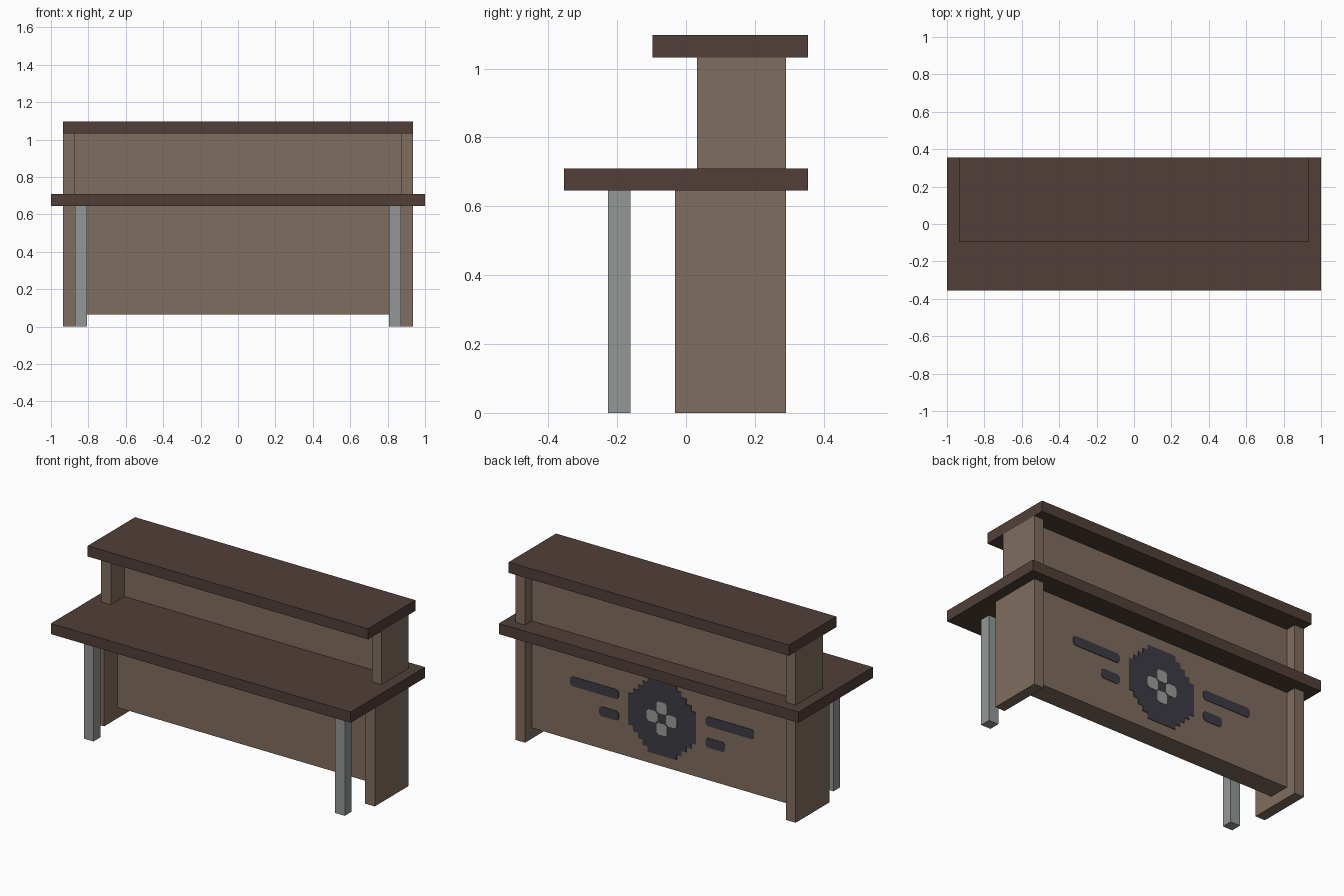
import bpy
import bmesh

cube = bpy.data.objects.get("Cube")
if cube:
    bpy.data.objects.remove(cube, do_unlink=True)

U = 2 / 31          # plank thickness, the module of the whole desk
P = U / 2           # step size of the painted pattern


def material(name, rgb):
    lin = [((c / 255 + 0.055) / 1.055) ** 2.4 for c in rgb]
    mat = bpy.data.materials.new(name)
    mat.use_nodes = True
    mat.diffuse_color = (*lin, 1)
    bsdf = next(n for n in mat.node_tree.nodes if n.type == 'BSDF_PRINCIPLED')
    bsdf.inputs["Base Color"].default_value = (*lin, 1)
    return mat


DARK_WOOD = material("dark wood", (81, 63, 56))
LIGHT_WOOD = material("light wood", (127, 109, 94))
METAL = material("grey metal", (146, 151, 150))
INK = material("dark blue paint", (59, 59, 68))
PALE = material("pale grey paint", (156, 158, 155))


def finish(name, bm, mat):
    bmesh.ops.recalc_face_normals(bm, faces=bm.faces)
    mesh = bpy.data.meshes.new(name)
    bm.to_mesh(mesh)
    bm.free()
    mesh.materials.append(mat)
    obj = bpy.data.objects.new(name, mesh)
    bpy.context.collection.objects.link(obj)
    return obj


def box(name, x, y, z, mat):
    """Box from (min, max) ranges measured in modules."""
    bm = bmesh.new()
    bmesh.ops.create_cube(bm, size=1)
    for v in bm.verts:
        for i, (lo, hi) in enumerate((x, y, z)):
            v.co[i] = (lo if v.co[i] < 0 else hi) * U
    return finish(name, bm, mat)


def plate(name, outline, mat, depth):
    """Thin painted plate on the back of the lower panel."""
    back, centre = 3.5 * U, 5.5 * U
    bm = bmesh.new()
    face = bm.faces.new([bm.verts.new((x * P, back, centre + z * P)) for x, z in outline])
    ext = bmesh.ops.extrude_face_region(bm, geom=[face])
    for v in ext["geom"]:
        if isinstance(v, bmesh.types.BMVert):
            v.co.y += depth
    return finish(name, bm, mat)


def clipped(cx, cz, w, h, c):
    """Rectangle outline with clipped corners."""
    a, b = w / 2, h / 2
    quarter = [(a, b - c), (a - c, b)]
    top = quarter + [(-x, z) for x, z in reversed(quarter)]
    return [(cx + x, cz + z) for x, z in top + [(-x, -z) for x, z in top]]


# Worktop and raised shelf
box("worktop", (-15.5, 15.5), (-5.5, 5.5), (10, 11), DARK_WOOD)
box("upper_shelf", (-14.5, 14.5), (-1.5, 5.5), (16, 17), DARK_WOOD)

# Recessed panels
box("lower_panel", (-13.5, 13.5), (1.5, 3.5), (1, 10), LIGHT_WOOD)
box("upper_panel", (-13.5, 13.5), (2.5, 3.5), (11, 16), LIGHT_WOOD)

# Side boards and front legs
for side, s in (("left", 1), ("right", -1)):
    board = sorted((13.5 * s, 14.5 * s))
    box(f"{side}_lower_side", board, (-0.5, 4.5), (0, 10), LIGHT_WOOD)
    box(f"{side}_upper_side", board, (0.5, 4.5), (11, 16), LIGHT_WOOD)
    box(f"{side}_front_leg", sorted((12.5 * s, 13.5 * s)), (-3.5, -2.5), (0, 10), METAL)

    # Painted bars beside the medallion
    plate(f"{side}_long_bar", clipped(14 * s, 2, 10, 1.8, 0.4), INK, 0.003)
    plate(f"{side}_short_bar", clipped(11 * s, -2, 4, 1.8, 0.4), INK, 0.003)

# Stepped round medallion
quarter = [(7, 3)]
for k in range(3, 7):
    quarter += [(9 - k, k), (9 - k, k + 1)]
quarter = [(7, 3), *[p for k in range(4) for p in ((6 - k, 3 + k), (6 - k, 4 + k))]]
half = quarter + [(-x, z) for x, z in reversed(quarter)]
plate("medallion", half + [(-x, -z) for x, z in half], INK, 0.003)

# Four petals around the medallion centre
for name, x, z in (("top", 0, 2), ("bottom", 0, -2), ("left", 2, 0), ("right", -2, 0)):
    plate(f"{name}_petal", clipped(x, z, 2.2, 2.2, 0.4), PALE, 0.006)
